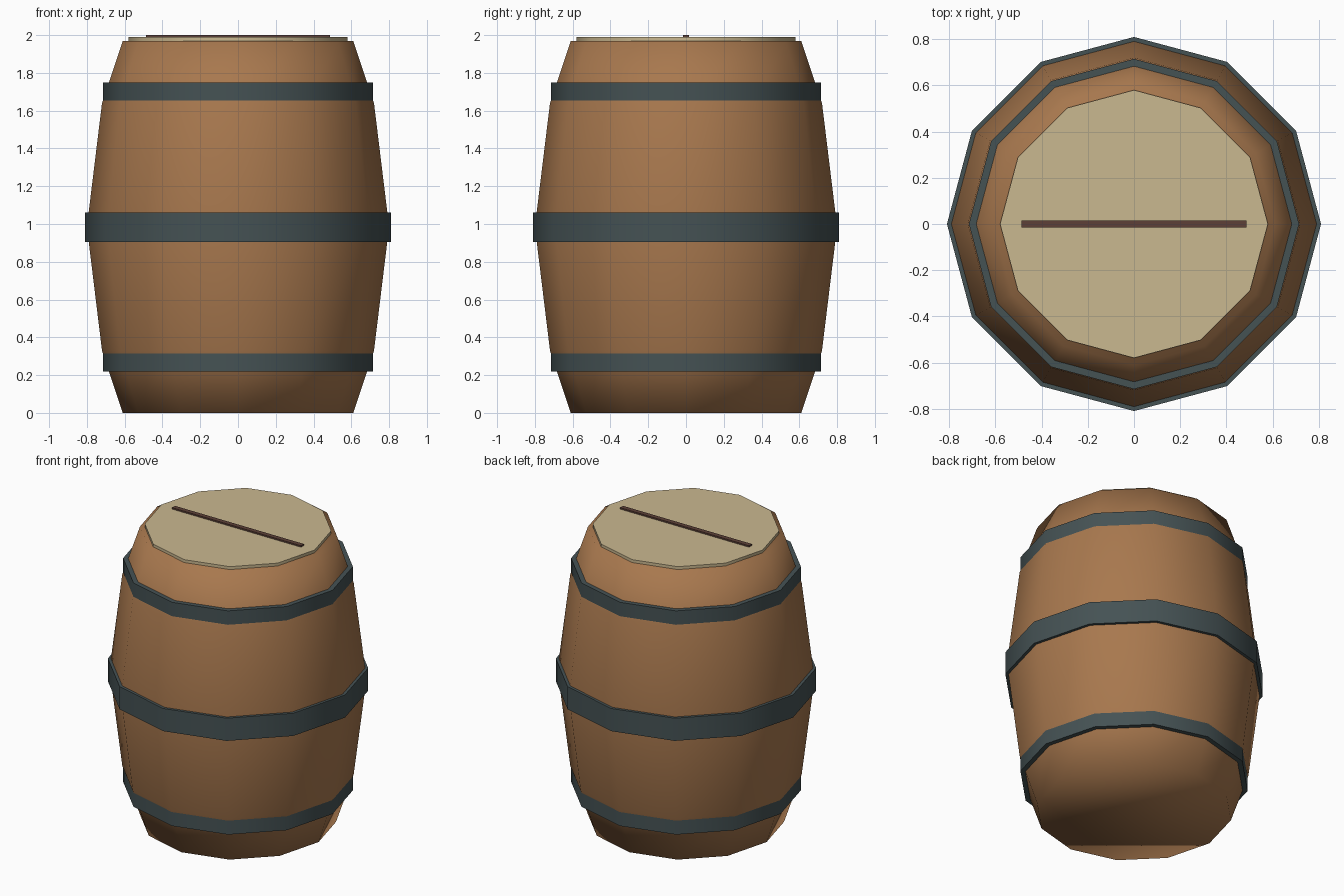
import bpy
import bmesh
from math import cos, sin, tau, radians

SIDES = 12

cube = bpy.data.objects.get("Cube")
if cube:
    bpy.data.objects.remove(cube, do_unlink=True)


def material(name, rgb):
    # sRGB bytes to linear
    lin = [((c / 255 + 0.055) / 1.055) ** 2.4 for c in rgb]
    mat = bpy.data.materials.new(name)
    mat.use_nodes = True
    mat.diffuse_color = (*lin, 1)
    mat.node_tree.nodes["Principled BSDF"].inputs["Base Color"].default_value = (*lin, 1)
    return mat


def lathe(name, profile, mat, closed=False, smooth_angle=None):
    """Revolve (radius, height) points; closed loops make rings, open ones get caps."""
    bm = bmesh.new()
    rings = [[bm.verts.new((r * cos(tau * i / SIDES), r * sin(tau * i / SIDES), z))
              for i in range(SIDES)] for r, z in profile]
    pairs = list(zip(rings, rings[1:]))
    if closed:
        pairs.append((rings[-1], rings[0]))
    else:
        bm.faces.new(rings[0][::-1])
        bm.faces.new(rings[-1])
    for low, high in pairs:
        for i in range(SIDES):
            j = (i + 1) % SIDES
            bm.faces.new((low[i], low[j], high[j], high[i]))
    bmesh.ops.recalc_face_normals(bm, faces=bm.faces)
    return finish(name, bm, mat, smooth_angle)


def finish(name, bm, mat, smooth_angle=None):
    mesh = bpy.data.meshes.new(name)
    bm.to_mesh(mesh)
    bm.free()
    mesh.materials.append(mat)
    obj = bpy.data.objects.new(name, mesh)
    bpy.context.collection.objects.link(obj)
    if smooth_angle:
        bpy.ops.object.select_all(action='DESELECT')
        obj.select_set(True)
        bpy.context.view_layer.objects.active = obj
        bpy.ops.object.shade_smooth_by_angle(angle=radians(smooth_angle))
    return obj


wood = material("oak wood", (168, 120, 78))
iron = material("dark iron", (69, 82, 84))
pale = material("pale lid wood", (202, 184, 144))
brown = material("dark brown wood", (93, 64, 55))

# Bulging staves, smooth right over the rims
lathe("barrel_body", [(0.61, 0), (0.72, 0.33), (0.80, 0.985), (0.72, 1.64), (0.61, 1.97)],
      wood, smooth_angle=180)

# Iron hoops
for name, radius, low, high in (("lower_hoop", 0.715, 0.22, 0.32),
                                ("middle_hoop", 0.81, 0.905, 1.06),
                                ("upper_hoop", 0.715, 1.65, 1.75)):
    inner = radius - 0.05
    lathe(name, [(inner, low), (radius, low), (radius, high), (inner, high)],
          iron, closed=True, smooth_angle=40)

# Lid with a thin bar across it
lathe("lid", [(0.58, 1.96), (0.58, 1.99)], pale, smooth_angle=40)
bm = bmesh.new()
bmesh.ops.create_cube(bm, size=1)
bmesh.ops.scale(bm, vec=(0.976, 0.032, 0.02), verts=bm.verts)
bmesh.ops.translate(bm, vec=(0, 0, 1.99), verts=bm.verts)
finish("lid_bar", bm, brown)
